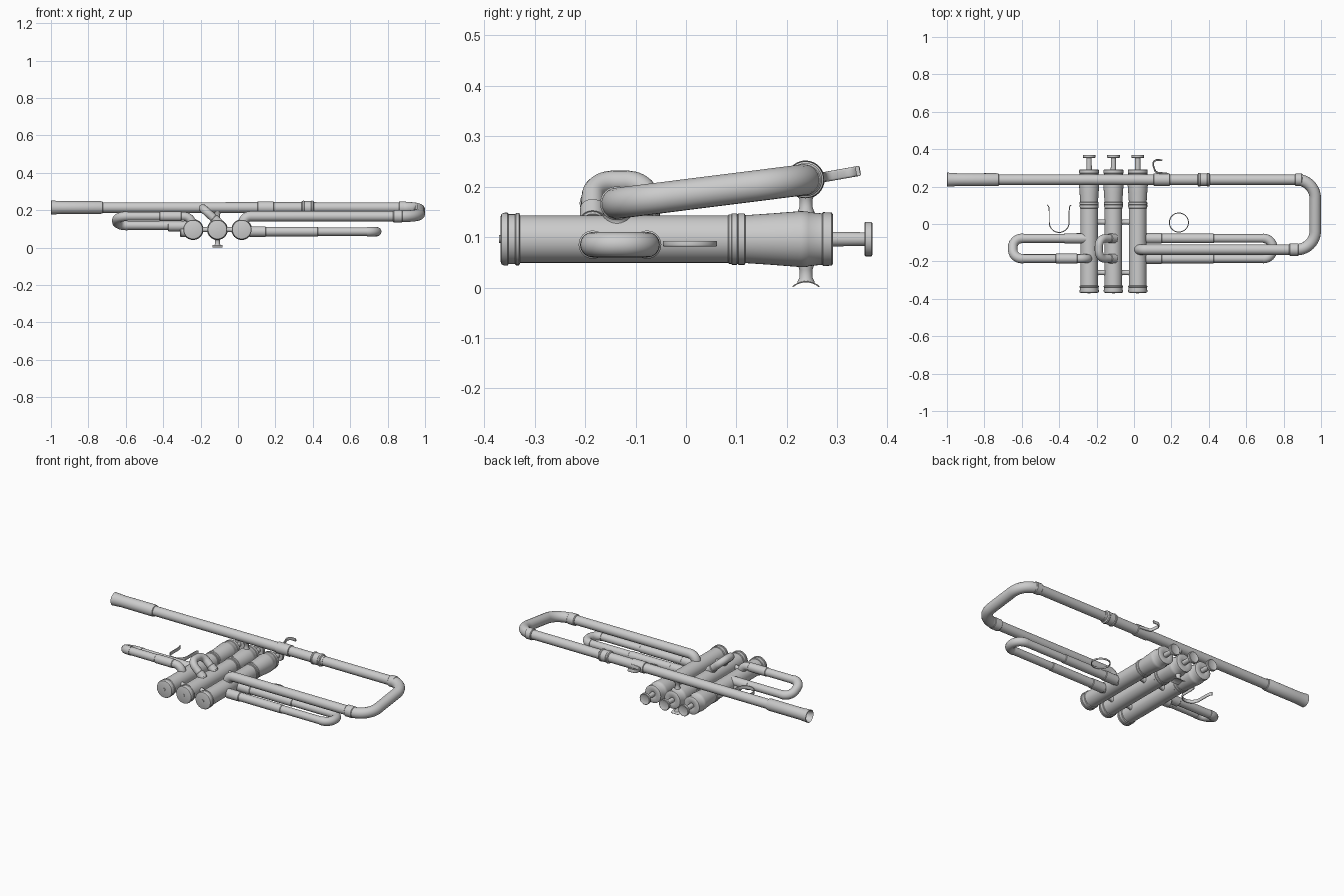
import bpy, math
from mathutils import Vector

if "Cube" in bpy.data.objects:
    bpy.data.objects.remove(bpy.data.objects["Cube"])

VALVES = (-0.24, -0.11, 0.02)
VZ = 0.096            # valve axis height
YA, YB = -0.077, -0.185  # slide leg positions


def smooth(ob):
    bpy.ops.object.select_all(action='DESELECT')
    ob.select_set(True)
    bpy.context.view_layer.objects.active = ob
    bpy.ops.object.shade_smooth_by_angle(angle=math.radians(35))
    return ob


def lathe(name, prof, origin, axis, n=32):
    """Revolve (distance, radius) pairs about an axis; ends are capped."""
    q = Vector((0, 0, 1)).rotation_difference(Vector(axis).normalized())
    o = Vector(origin)
    vs, fs = [], []
    for t, r in prof:
        for i in range(n):
            a = 2 * math.pi * i / n
            vs.append(o + q @ Vector((r * math.cos(a), r * math.sin(a), t)))
    for k in range(len(prof) - 1):
        for i in range(n):
            j = (i + 1) % n
            fs.append((k*n + i, k*n + j, (k+1)*n + j, (k+1)*n + i))
    fs.append(tuple(reversed(range(n))))
    fs.append(tuple(range((len(prof) - 1) * n, len(prof) * n)))
    me = bpy.data.meshes.new(name)
    me.from_pydata(vs, [], fs)
    ob = bpy.data.objects.new(name, me)
    bpy.context.collection.objects.link(ob)
    return smooth(ob)


def fillet(pts, rad, seg=10):
    """Round the inner corners of a polyline with arcs."""
    pts = [Vector(p) for p in pts]
    out = [pts[0]]
    for a, b, c in zip(pts, pts[1:], pts[2:]):
        u, v = (a - b).normalized(), (c - b).normalized()
        half = u.angle(v) / 2
        d = rad / math.tan(half)
        cen = b + (u + v).normalized() * rad / math.sin(half)
        s, e = b + u * d - cen, b + v * d - cen
        ang = s.angle(e)
        for i in range(seg + 1):
            f = i / seg
            out.append(cen + (s * math.sin((1-f)*ang) + e * math.sin(f*ang)) / math.sin(ang))
    return out + [pts[-1]]


def curve(name, pts, bevel, extrude=0, flat=False, loc=(0, 0, 0), rot=(0, 0, 0), cyclic=False):
    cu = bpy.data.curves.new(name, 'CURVE')
    cu.dimensions = '2D' if flat else '3D'
    if flat:
        cu.fill_mode = 'NONE'
    cu.bevel_depth, cu.extrude = bevel, extrude
    cu.bevel_resolution = 2 if flat else 6
    cu.use_fill_caps = True
    sp = cu.splines.new('POLY')
    sp.points.add(len(pts) - 1)
    for p, c in zip(sp.points, pts):
        p.co = (*c, 1)
    sp.use_cyclic_u = cyclic
    ob = bpy.data.objects.new(name, cu)
    ob.location, ob.rotation_euler = loc, rot
    bpy.context.collection.objects.link(ob)
    bpy.ops.object.select_all(action='DESELECT')
    ob.select_set(True)
    bpy.context.view_layer.objects.active = ob
    bpy.ops.object.convert(target='MESH')
    return smooth(bpy.context.view_layer.objects.active)


def tube(name, pts, r, rad=0.05):
    return curve(name, fillet(pts, rad), r)


def sleeve(name, x0, x1, y, z, r):
    """Plain sleeve along x with eased ends."""
    e = 0.004
    return lathe(name, [(0, r - e), (e, r), (x1 - x0 - e, r), (x1 - x0, r - e)], (x0, y, z), (1, 0, 0))


# valves: casing, caps, stems and finger buttons
casing = [(-.368, .044), (-.366, .05), (-.36, .0525), (-.354, .0525), (-.352, .0495), (-.339, .0495),
          (-.337, .052), (-.331, .052), (-.329, .047), (.083, .047), (.085, .049), (.09, .049),
          (.091, .051), (.101, .051), (.102, .049), (.104, .051), (.116, .051), (.118, .0475),
          (.17, .051), (.228, .0555), (.241, .055), (.243, .0535), (.27, .051), (.272, .0535),
          (.289, .0525), (.292, .048), (.292, .022), (.288, .0145), (.354, .0135), (.354, .032),
          (.356, .034), (.368, .034), (.37, .031), (.367, .026), (.366, .005)]
for i, x in enumerate(VALVES):
    lathe(f"valve_{i+1}", casing, (x, 0, VZ), (0, 1, 0), 40)
    lathe(f"valve_nub_{i+1}", [(0, .008), (.004, .008)], (x, -.371, VZ), (0, 1, 0), 16)

# spacer rods between valves
for y in (0.01, -0.26):
    for a, b in zip(VALVES, VALVES[1:]):
        m = (a + b) / 2
        lathe("valve_spacer", [(-.025, .019), (-.014, .013), (.014, .013), (.025, .019)], (m, y, VZ), (1, 0, 0), 20)

# mouthpiece receiver and lead pipe, hollow at the mouth
LY, LZ = 0.237, 0.214
lathe("lead_pipe", [(.25, .018), (.03, .026), (0, .035), (.002, .038), (.012, .037), (.06, .034), (.265, .0345),
                    (.27, .0325), (.276, .0325), (.278, .028), (1.42, .0285)], (-1, LY, LZ), (1, 0, 0))
lathe("lead_pipe_ring", [(0, .03), (.004, .036), (.012, .037), (.016, .034), (.05, .034), (.054, .037),
                         (.062, .036), (.066, .03)], (.34, LY, LZ), (1, 0, 0))

# main tuning bend and return tube dropping into the third valve
RY, RZ = -0.137, 0.167
tube("tuning_outer_leg", [(.38, LY, LZ), (.6, LY, LZ), (.87, LY, LZ)][::2], .0275)
curve("tuning_bend", fillet([(.86, LY, LZ), (.969, LY, LZ), (.969, RY, RZ), (.86, RY, RZ)], .1, 16), .031)
sleeve("tuning_ferrule_rear", .86, .9, LY, LZ, .033)
sleeve("tuning_ferrule_front", .83, .88, RY, RZ, .0335)
tube("return_tube", [(.028, RY, .11), (.028, RY, RZ), (.87, RY, RZ)], .0275, .04)

# third valve slide
TZ = 0.085
tube("third_slide", [(.03, YA, TZ), (.742, YA, TZ), (.742, YB, TZ), (.03, YB, TZ)], .0225, .05)
tube("third_slide_bow", [(.69, YA, TZ), (.742, YA, TZ), (.742, YB, TZ), (.69, YB, TZ)], .025, .05)
for y in (YA, YB):
    sleeve("third_slide_sleeve", .04, .43, y, TZ, .025)
    sleeve("third_slide_ferrule", .06, .15, y, TZ, .028)

# first valve slide, tilted with its front leg entering from above
FA, FB = 0.118, 0.167
tube("first_slide", [(-.25, YA, FA), (-.648, YA, FA), (-.648, YB, FB), (-.245, YB, FB), (-.245, YB, .1)], .0235, .045)
tube("first_slide_bow", [(-.59, YA, FA), (-.648, YA, FA), (-.648, YB, FB), (-.59, YB, FB)], .0255, .05)
sleeve("first_slide_ferrule_rear", -.375, -.26, YA, FA - .004, .027)
sleeve("first_slide_ferrule_front", -.42, -.3, YB, FB, .026)
sleeve("first_valve_stub", -.31, -.25, YA, TZ, .028)

# second valve slide, a short loop leaning up to the left
tube("second_slide", [(-.1, YA, .13), (-.188, YA, .21), (-.188, YB, .21), (-.1, YB, .13)], .022, .042)
d = Vector((-.088, 0, .08)).normalized()
for y in (YA, YB):
    lathe("second_slide_ferrule", [(0, .025), (.034, .025), (.037, .022)], (-.105, y, .134), d)

# braces above and below the middle valve, with a curved saddle plate
lathe("upper_brace", [(0, .02), (.02, .013), (.035, .013), (.055, .022)], (VALVES[1], .238, .14), (0, 0, 1), 20)
lathe("lower_brace", [(0, .018), (.01, .013), (.025, .013), (.042, .018)], (VALVES[1], .238, .01), (0, 0, 1), 20)
arc = [(.04 * math.sin(t), .04 * math.cos(t)) for t in [math.radians(-42 + 7 * k) for k in range(13)]]
curve("saddle_plate", [(a, b - .04, 0) for a, b in arc], .0013, .026, True,
      (VALVES[1], .238, .0115), (math.pi / 2, 0, math.pi / 2))

# slide finger ring
ring = [(.051 * math.cos(t), .051 * math.sin(t), 0) for t in [2 * math.pi * k / 40 for k in range(40)]]
curve("finger_ring", ring, .0025, .003, True, (.24, .008, .087), cyclic=True)

# thumb saddle, a U with flared tips
u = [(.053 * math.cos(t), .053 * math.sin(t), 0) for t in [math.pi + math.pi * k / 20 for k in range(21)]]
u = [(-.063, .094, 0), (-.056, .085, 0), (-.053, .06, 0)] + u + [(.053, .06, 0), (.056, .085, 0), (.063, .094, 0)]
curve("thumb_saddle", u, .0025, .008, True, (-.4, .008, FA))

# little finger hook on the lead pipe
hook = fillet([(.07, .0, 0), (.0, .008, 0), (-.022, .076, 0), (.036, .074, 0)], .022, 8)
curve("finger_hook", hook, .004, .006, True, (.115, .268, .218), (math.radians(10), 0, 0))
lathe("finger_hook_base", [(0, .02), (.006, .033), (.09, .033), (.096, .02)], (.1, LY, LZ), (1, 0, 0))
